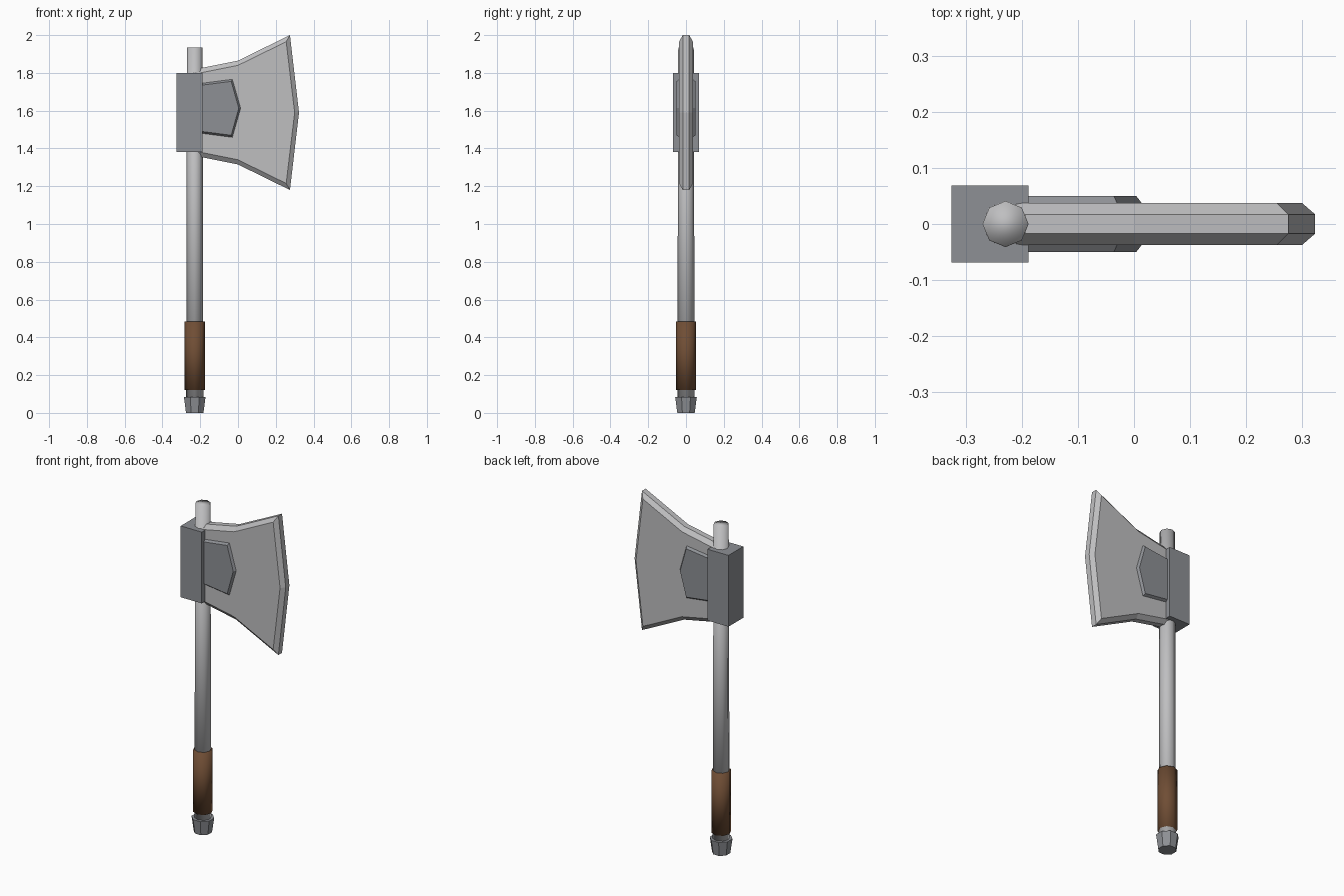
import bpy, bmesh, math

cube = bpy.data.objects.get("Cube")
if cube:
    bpy.data.objects.remove(cube, do_unlink=True)

AXIS_X = -0.229


def material(name, color):
    m = bpy.data.materials.new(name)
    m.use_nodes = True
    m.diffuse_color = (*color, 1)
    m.node_tree.nodes["Principled BSDF"].inputs["Base Color"].default_value = (*color, 1)
    return m


steel = material("light steel", (0.52, 0.52, 0.53))
iron = material("dark iron", (0.27, 0.28, 0.30))
leather = material("brown leather", (0.16, 0.075, 0.035))


def finish(name, bm, mat, smooth=False):
    bmesh.ops.recalc_face_normals(bm, faces=bm.faces)
    mesh = bpy.data.meshes.new(name)
    bm.to_mesh(mesh)
    bm.free()
    mesh.materials.append(mat)
    for p in mesh.polygons:
        p.use_smooth = smooth
    obj = bpy.data.objects.new(name, mesh)
    bpy.context.collection.objects.link(obj)
    return obj


def rod(name, z0, z1, r0, r1, mat, turn=0.0, smooth=True):
    """Eight-sided tapered rod standing on the handle axis."""
    bm = bmesh.new()
    rings = []
    for z, r in ((z0, r0), (z1, r1)):
        angles = [turn + i * math.tau / 8 for i in range(8)]
        rings.append([bm.verts.new((AXIS_X + r * math.cos(a), r * math.sin(a), z)) for a in angles])
    bm.faces.new(rings[0][::-1])
    bm.faces.new(rings[1])
    for i in range(8):
        j = (i + 1) % 8
        bm.faces.new((rings[0][i], rings[0][j], rings[1][j], rings[1][i]))
    return finish(name, bm, mat, smooth)


def bevelled_plate(name, outer, inner, rim, half, mat):
    """Slab symmetric in y: inner outline at full thickness, outer outline at the rim."""
    bm = bmesh.new()
    layers = ((inner, -half), (outer, -rim), (outer, rim), (inner, half))
    rings = [[bm.verts.new((x, y, z)) for x, z in pts] for pts, y in layers]
    n = len(outer)
    bm.faces.new(rings[0])
    bm.faces.new(rings[-1])
    for a, b in zip(rings, rings[1:]):
        for i in range(n):
            j = (i + 1) % n
            bm.faces.new((a[i], a[j], b[j], b[i]))
    return finish(name, bm, mat)


# Handle
rod("shaft", 0.07, 1.935, 0.046, 0.041, steel)
rod("grip", 0.12, 0.485, 0.053, 0.053, leather)
rod("pommel", 0.0, 0.085, 0.050, 0.062, iron, turn=math.pi / 8, smooth=False)

# Block clamping the head to the shaft
bm = bmesh.new()
bmesh.ops.create_cube(bm, size=1)
bmesh.ops.scale(bm, vec=(0.137, 0.138, 0.42), verts=bm.verts)
bmesh.ops.translate(bm, vec=(-0.2565, 0, 1.59), verts=bm.verts)
finish("head_block", bm, iron)

# Flared blade with chamfered rim
bevelled_plate(
    "blade",
    [(-0.21, 1.823), (0, 1.865), (0.275, 2.0), (0.323, 1.59), (0.275, 1.18), (0, 1.315), (-0.21, 1.357)],
    [(-0.21, 1.798), (0, 1.84), (0.255, 1.965), (0.30, 1.59), (0.255, 1.215), (0, 1.34), (-0.21, 1.382)],
    0.017, 0.037, steel)

# Reinforcing cheek plate showing on both blade faces
bevelled_plate(
    "cheek_plate",
    [(-0.20, 1.744), (-0.03, 1.766), (0.014, 1.613), (-0.03, 1.459), (-0.20, 1.481)],
    [(-0.20, 1.734), (-0.036, 1.755), (0.004, 1.613), (-0.036, 1.470), (-0.20, 1.491)],
    0.037, 0.05, iron)
